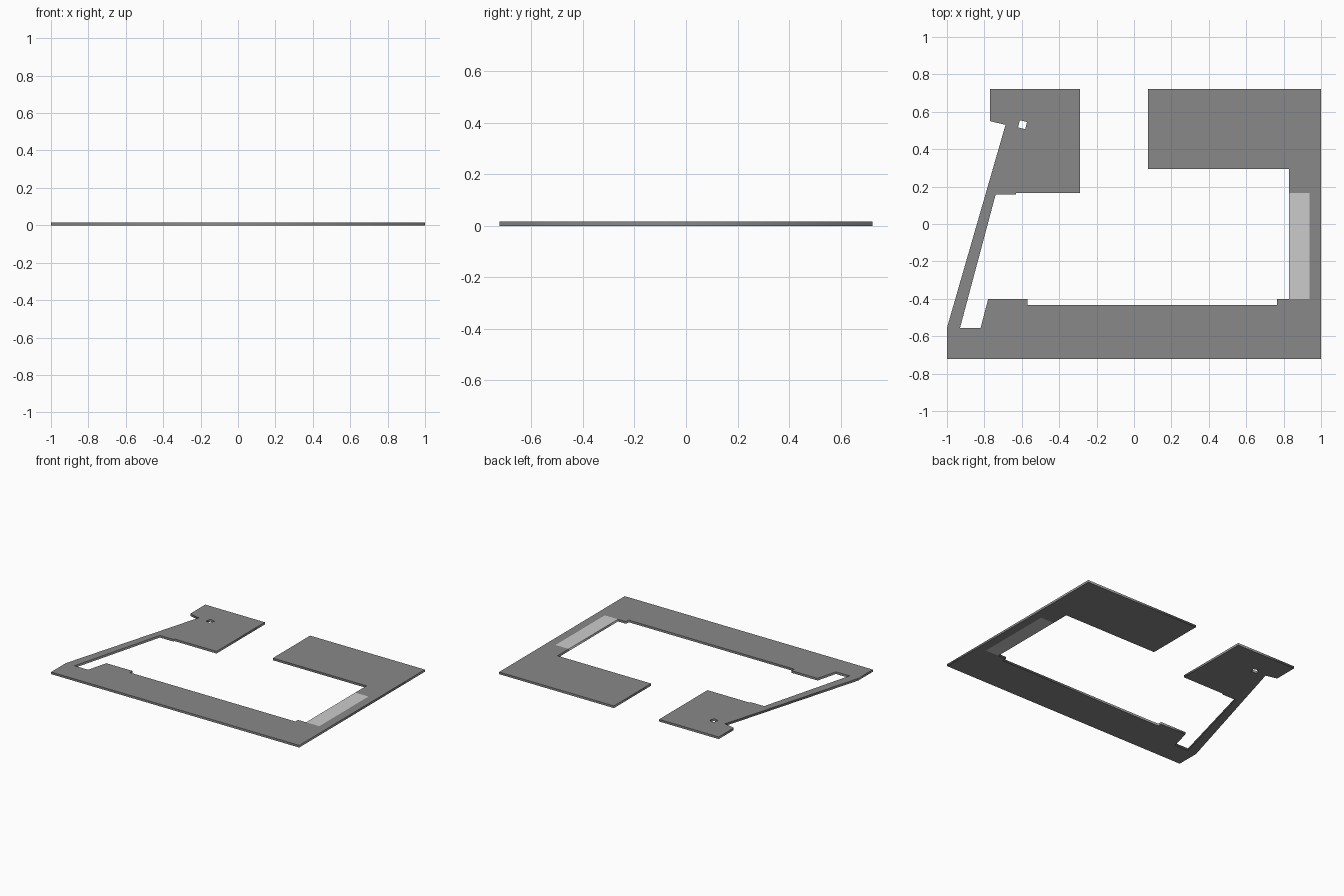
import bpy

if "Cube" in bpy.data.objects:
    bpy.data.objects.remove(bpy.data.objects["Cube"])

THICK = 0.016


def material(name, v):
    m = bpy.data.materials.new(name)
    m.diffuse_color = (v, v, v, 1)
    m.use_nodes = True
    m.node_tree.nodes["Principled BSDF"].inputs["Base Color"].default_value = m.diffuse_color
    return m


def plate(name, loops, mat):
    """Flat slab from an outline, plus optional hole outlines."""
    cu = bpy.data.curves.new(name + "_profile", 'CURVE')
    cu.dimensions = '2D'
    cu.fill_mode = 'BOTH'
    cu.extrude = THICK / 2
    for pts in loops:
        sp = cu.splines.new('POLY')
        sp.points.add(len(pts) - 1)
        for p, (x, y) in zip(sp.points, pts):
            p.co = (x, y, 0, 1)
        sp.use_cyclic_u = True
    ob = bpy.data.objects.new(name, cu)
    bpy.context.collection.objects.link(ob)
    bpy.ops.object.select_all(action='DESELECT')
    bpy.context.view_layer.objects.active = ob
    ob.select_set(True)
    bpy.ops.object.convert(target='MESH')
    ob = bpy.context.object
    ob.name = name
    for v in ob.data.vertices:
        v.co.z += THICK / 2
    ob.data.materials.clear()
    ob.data.materials.append(mat)
    return ob


dark = material("dark_grey", 0.25)
light = material("light_grey", 0.7)

# Front bar, right side bar and wide back right block
plate("main_frame", [[
    (-1, -0.723), (1, -0.723), (1, 0.723), (0.075, 0.723), (0.075, 0.295),
    (0.83, 0.295), (0.83, 0.165), (0.937, 0.165), (0.937, -0.402),
    (0.765, -0.402), (0.765, -0.432), (-0.57, -0.432), (-0.57, -0.402),
    (-0.78, -0.402), (-0.82, -0.555), (-1, -0.555)]], dark)

# Back left block with slanted arm and small tilted square hole
plate("left_block_and_arm", [
    [(-0.77, 0.723), (-0.77, 0.55), (-0.687, 0.53), (-1, -0.555),
     (-0.93, -0.555), (-0.74, 0.157), (-0.63, 0.157), (-0.63, 0.167),
     (-0.29, 0.167), (-0.29, 0.723)],
    [(-0.61, 0.555), (-0.572, 0.545), (-0.582, 0.507), (-0.62, 0.517)]], dark)

# Pale strip along the inside of the right bar
plate("pale_strip", [[
    (0.83, -0.402), (0.937, -0.402), (0.937, 0.165), (0.83, 0.165)]], light)
